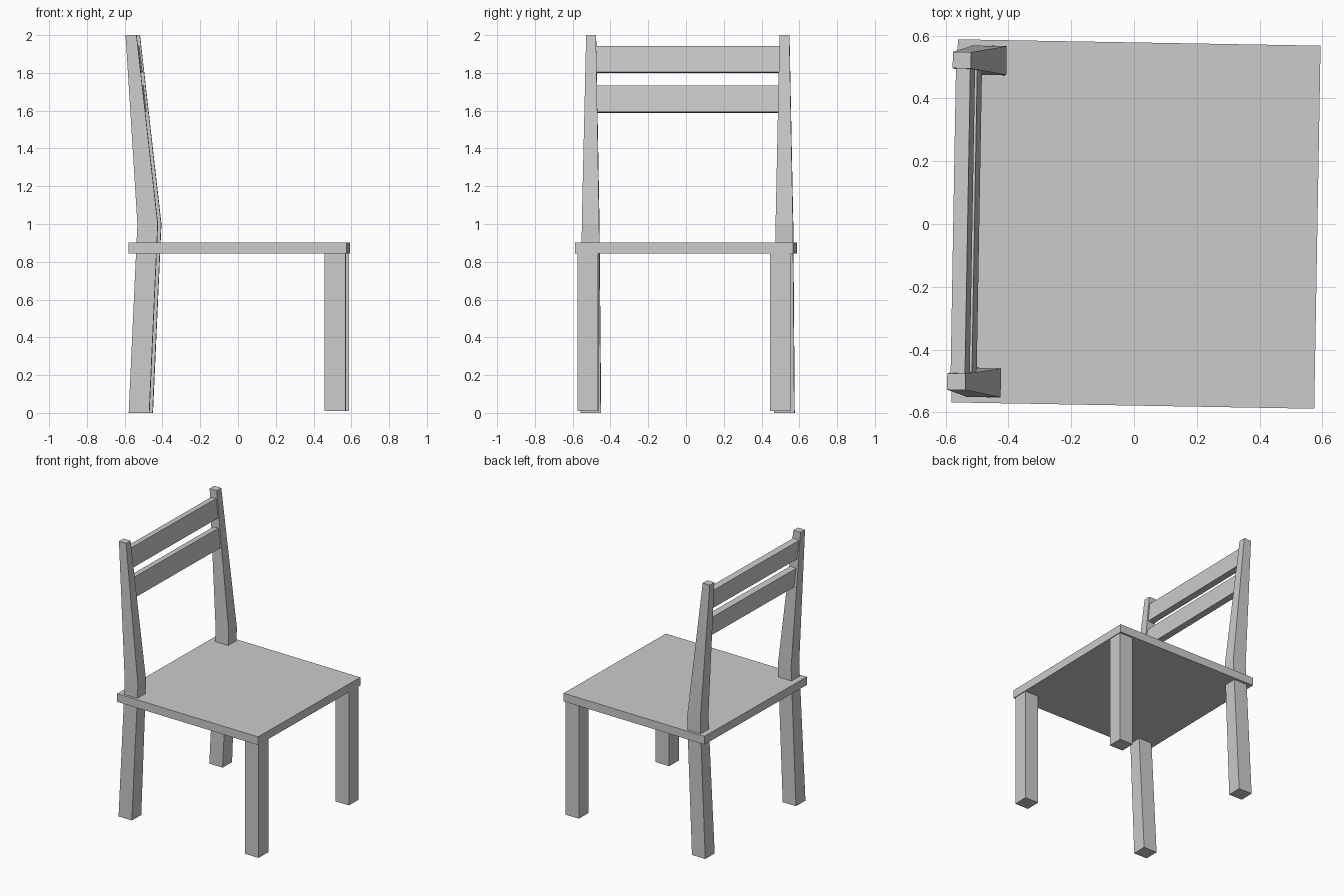
import bpy, bmesh, math
from mathutils import Matrix

if "Cube" in bpy.data.objects:
    bpy.data.objects.remove(bpy.data.objects["Cube"])

TURN = Matrix.Rotation(math.radians(-1.0), 4, 'Z')  # the chair stands slightly turned


def loft(name, sections):
    """Stack rectangular sections (x0, x1, y0, y1, z) into a closed solid."""
    bm = bmesh.new()
    rings = [[bm.verts.new((x, y, z)) for x, y in ((x0, y0), (x1, y0), (x1, y1), (x0, y1))]
             for x0, x1, y0, y1, z in sections]
    for a, b in zip(rings, rings[1:]):
        for i in range(4):
            j = (i + 1) % 4
            bm.faces.new((a[i], a[j], b[j], b[i]))
    bm.faces.new(rings[0])
    bm.faces.new(rings[-1])
    return finish(name, bm)


def finish(name, bm):
    bmesh.ops.transform(bm, matrix=TURN, verts=bm.verts)
    bmesh.ops.recalc_face_normals(bm, faces=bm.faces)
    mesh = bpy.data.meshes.new(name)
    bm.to_mesh(mesh)
    bm.free()
    obj = bpy.data.objects.new(name, mesh)
    bpy.context.collection.objects.link(obj)
    return obj


def slat(name, x, z):
    """Backrest board leaning with the posts."""
    bm = bmesh.new()
    bmesh.ops.create_cube(bm, size=1.0)
    m = (Matrix.Translation((x, 0, z)) @ Matrix.Rotation(math.radians(-6.2), 4, 'Y')
         @ Matrix.Diagonal((0.046, 0.97, 0.141, 1)))
    bmesh.ops.transform(bm, matrix=m, verts=bm.verts)
    finish(name, bm)


# Seat board
loft("seat", [(-0.571, 0.584, -0.578, 0.578, 0.843), (-0.571, 0.584, -0.578, 0.578, 0.903)])

for side, s in (("right", -1), ("left", 1)):
    # Straight front leg
    loft("front_leg_" + side, [(0.469, 0.579, s * 0.455, s * 0.565, z) for z in (0.01, 0.85)])
    # Back leg bends at the knee and tapers up into the backrest post
    loft("back_post_" + side, [
        (-0.569, -0.460, s * 0.459, s * 0.566, 0.0),
        (-0.523, -0.415, s * 0.467, s * 0.559, 1.0),
        (-0.586, -0.528, s * 0.486, s * 0.538, 2.0),
    ])

# Backrest slats
slat("upper_slat", -0.545, 1.871)
slat("lower_slat", -0.523, 1.661)
